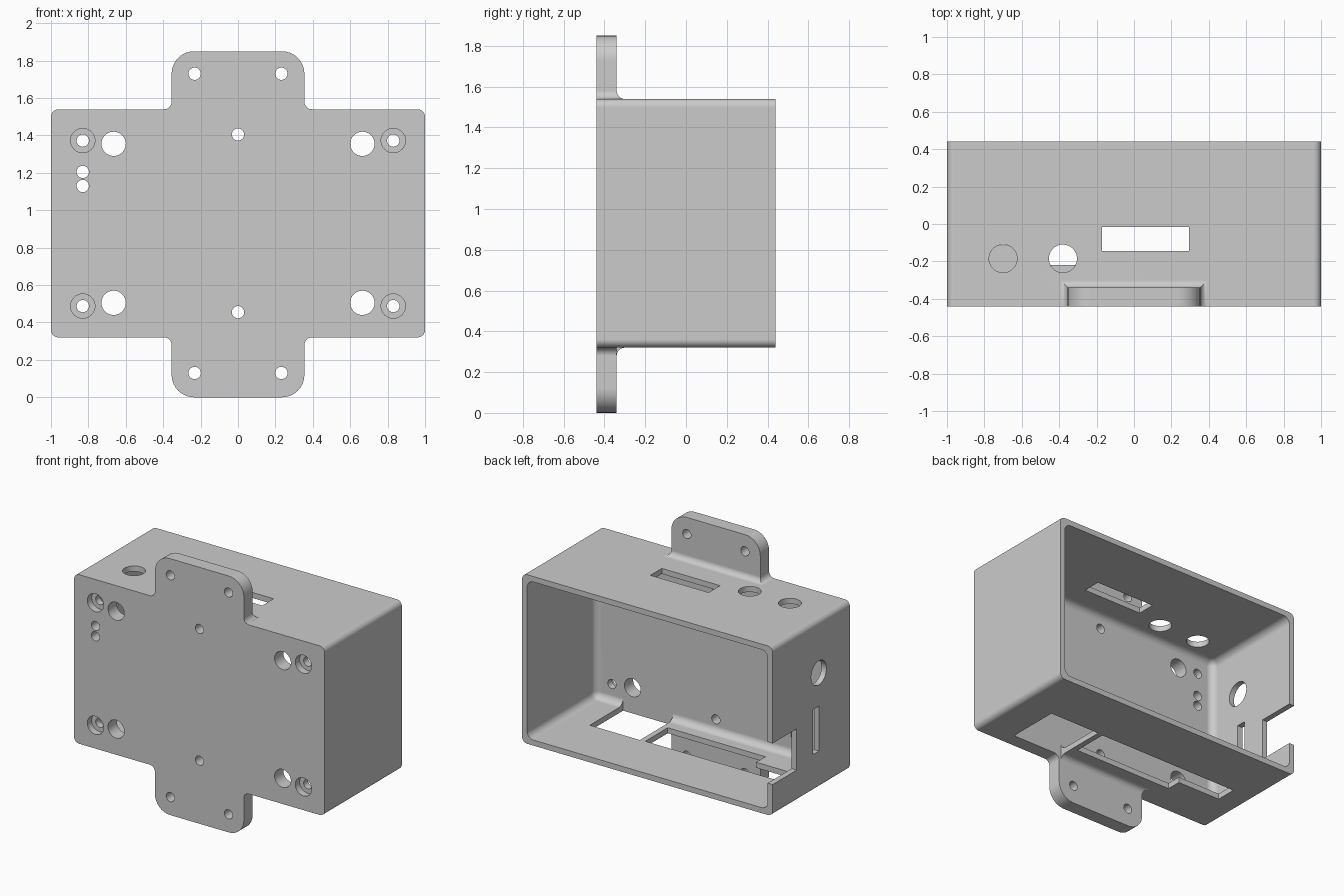
import bpy, bmesh, math
from mathutils import Matrix, Vector

cube = bpy.data.objects.get("Cube")
if cube:
    bpy.data.objects.remove(cube, do_unlink=True)

FRONT, BACK = -0.44, 0.44        # depth limits
LOW, HIGH = 0.32, 1.54           # box bottom and top
TOP = 1.85                       # upper tab end
MID = (LOW + HIGH) / 2
PLATE = -0.34                    # inner face of the front plate
TAB = 0.355                      # tab half width

gray = bpy.data.materials.new("plain gray plastic")
gray.use_nodes = True
color = (0.6, 0.6, 0.6, 1)
gray.diffuse_color = color
gray.node_tree.nodes["Principled BSDF"].inputs["Base Color"].default_value = color


def finish(name, bm):
    bmesh.ops.recalc_face_normals(bm, faces=bm.faces)
    mesh = bpy.data.meshes.new(name)
    bm.to_mesh(mesh)
    bm.free()
    mesh.materials.append(gray)
    obj = bpy.data.objects.new(name, mesh)
    bpy.context.collection.objects.link(obj)
    return obj


def block(name, x, y, z, radius=0, pick=lambda edge: True):
    """Box from three ranges, with the picked edges rounded."""
    bm = bmesh.new()
    bmesh.ops.create_cube(bm, size=1)
    for v in bm.verts:
        v.co = [r[0] if c < 0 else r[1] for r, c in zip((x, y, z), v.co)]
    if radius:
        edges = [e for e in bm.edges if pick(e)]
        bmesh.ops.bevel(bm, geom=edges, offset=radius, segments=8,
                        profile=0.5, affect='EDGES')
    return finish(name, bm)


def along_y(edge):
    return abs(edge.verts[0].co.y - edge.verts[1].co.y) > 0.01


def drill(name, axis, center, radius, length):
    """Round cutter along one axis."""
    bm = bmesh.new()
    turn = {"X": Matrix.Rotation(math.pi / 2, 4, 'Y'),
            "Y": Matrix.Rotation(math.pi / 2, 4, 'X'),
            "Z": Matrix()}[axis]
    bmesh.ops.create_cone(bm, cap_ends=True, segments=40, radius1=radius,
                          radius2=radius, depth=length,
                          matrix=Matrix.Translation(Vector(center)) @ turn)
    return finish(name, bm)


def flare(name, root, direction, r=0.04):
    """Concave blend between a tab and the box, lofted in thin layers."""
    bm = bmesh.new()
    layers = [(-0.02, r)]
    for i in range(9):
        a = math.pi / 2 * i / 8
        layers.append((r - r * math.cos(a), r - r * math.sin(a)))
    rings = []
    for h, out in layers:
        w, back, z = TAB + out, PLATE + out, root + direction * h
        rings.append([bm.verts.new(p) for p in
                      ((-w, FRONT, z), (w, FRONT, z), (w, back, z), (-w, back, z))])
    for a, b in zip(rings, rings[1:]):
        for i in range(4):
            j = (i + 1) % 4
            bm.faces.new((a[i], a[j], b[j], b[i]))
    bm.faces.new(rings[0])
    bm.faces.new(rings[-1])
    return finish(name, bm)


def combine(target, others, operation):
    for other in others:
        mod = target.modifiers.new(other.name, 'BOOLEAN')
        mod.operation, mod.solver, mod.object = operation, 'EXACT', other
    bpy.context.view_layer.update()
    graph = bpy.context.evaluated_depsgraph_get()
    mesh = bpy.data.meshes.new_from_object(target.evaluated_get(graph))
    target.modifiers.clear()
    target.data = mesh
    for other in others:
        bpy.data.objects.remove(other, do_unlink=True)


# Box shell with the mounting tabs
case = block("enclosure", (-1, 1), (FRONT, BACK), (LOW, HIGH), 0.04, along_y)
combine(case, [
    block("mounting_tabs", (-TAB, TAB), (FRONT, PLATE), (0, TOP), 0.12, along_y),
    flare("upper_blend", HIGH, 1),
    flare("lower_blend", LOW, -1)], 'UNION')

# Hollow interior, open at the back
cuts = [block("cavity", (-0.96, 0.96), (PLATE, 0.7), (LOW + 0.04, HIGH - 0.04), 0.05)]

# Front plate holes, in mirrored pairs
for side in (-1, 1):
    for end in (-1, 1):
        z = MID + end * 0.4425
        cuts.append(drill("screw_hole", "Y", (side * 0.83, -0.39, z), 0.033, 0.3))
        cuts.append(drill("counterbore", "Y", (side * 0.83, FRONT, z), 0.065, 0.1))
        cuts.append(drill("wide_hole", "Y", (side * 0.665, -0.39, MID + end * 0.425), 0.065, 0.3))
        cuts.append(drill("tab_hole", "Y", (side * 0.232, -0.39, MID + end * 0.8), 0.033, 0.3))
for x, z in ((0, 1.405), (0, 0.455), (-0.83, 1.205), (-0.83, 1.13)):
    cuts.append(drill("small_hole", "Y", (x, -0.39, z), 0.033, 0.3))

# Top wall: two round ports and a slot
for x in (-0.7, -0.38):
    cuts.append(drill("top_port", "Z", (x, -0.185, HIGH), 0.075, 0.2))
cuts.append(block("top_slot", (-0.17, 0.295), (-0.145, -0.015), (1.4, 1.6)))

# Right side wall: round port, slot and notch at the rim
cuts.append(drill("side_port", "X", (-1, -0.086, 1.155), 0.087, 0.2))
cuts.append(block("side_slot", (-1.1, -0.9), (-0.087, -0.017), (0.59, 0.915)))
cuts.append(block("rim_notch", (-1.1, -0.9), (0.166, 0.6), (0.55, 0.847)))

# Bottom wall: square window and stepped window
depth = (0.25, 0.45)
cuts.append(block("square_window", (0.34, 0.74), (PLATE, 0.04), depth))
cuts.append(block("long_window", (-0.48, 0.3), (-0.22, 0.035), depth))
cuts.append(block("window_step", (-0.82, -0.4), (-0.115, 0.035), depth))
combine(case, cuts, 'DIFFERENCE')

# Smooth fillets, crisp edges
bpy.ops.object.select_all(action='DESELECT')
case.select_set(True)
bpy.context.view_layer.objects.active = case
bpy.ops.object.shade_smooth_by_angle(angle=math.radians(30))
weighted = case.modifiers.new("even_shading", 'WEIGHTED_NORMAL')
weighted.keep_sharp = True
